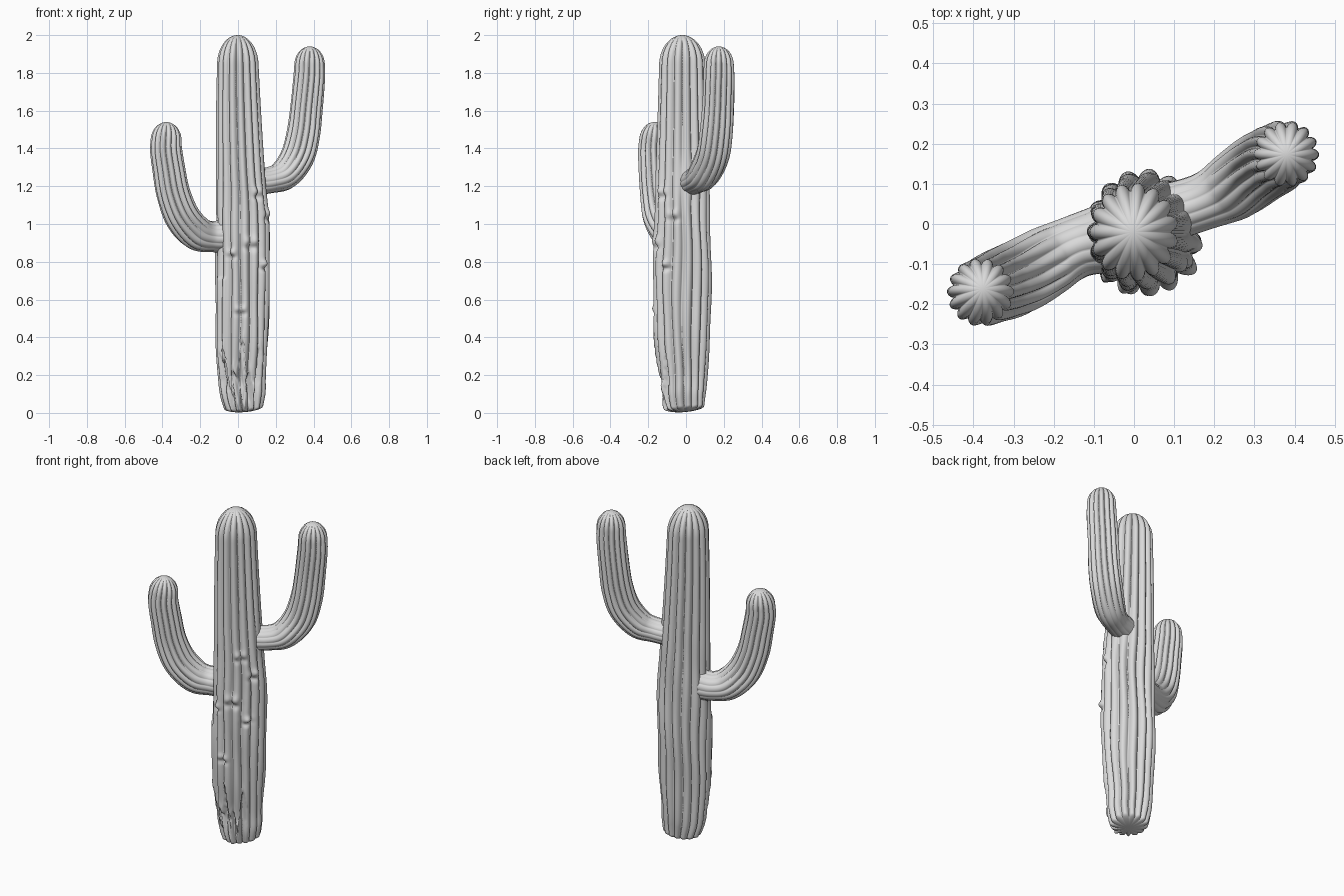
import bpy, bmesh, math
from mathutils import Vector

if "Cube" in bpy.data.objects:
    bpy.data.objects.remove(bpy.data.objects["Cube"])

grey = bpy.data.materials.new("plain grey")
grey.diffuse_color = (0.7, 0.7, 0.7, 1)
grey.use_nodes = True
grey.node_tree.nodes["Principled BSDF"].inputs["Base Color"].default_value = grey.diffuse_color


def smoothstep(a, b, v):
    t = max(0.0, min(1.0, (v - a) / (b - a)))
    return t * t * (3 - 2 * t)


def spline(stations, step):
    """Catmull-Rom samples through (x, y, z, rx, ry) stations."""
    pts = [stations[0]] + stations + [stations[-1]]
    out = []
    for i in range(1, len(pts) - 2):
        p0, p1, p2, p3 = pts[i - 1:i + 3]
        n = max(2, round(math.dist(p1[:3], p2[:3]) / step))
        for k in range(n):
            t = k / n
            out.append([0.5 * (2 * b + (c - a) * t + (2 * a - 5 * b + 4 * c - d) * t * t
                               + (3 * b - a - 3 * c + d) * t ** 3)
                        for a, b, c, d in zip(p0, p1, p2, p3)])
    out.append(list(stations[-1]))
    return out


def ribbed_stem(name, stations, side, ribs, depth, tip, foot, step, deform):
    """Ribbed tube along a path with a domed tip and a rounded foot."""
    line = spline(stations, step)
    n = len(line)
    rings = []   # centre, tangent, rx, ry, rib strength
    for i, s in enumerate(line):
        a, b = line[max(0, i - 1)], line[min(n - 1, i + 1)]
        tan = (Vector(b[:3]) - Vector(a[:3])).normalized()
        rings.append((Vector(s[:3]), tan, s[3], s[4], 1.0))

    def dome(ring, height, count):
        c, t, rx, ry, _ = ring
        res = []
        for k in range(1, count):
            a = k / count * math.pi / 2
            f = math.cos(a)
            res.append((c + t * height * math.sin(a), t, rx * f, ry * f, 0.2 + 0.8 * f))
        return res, c + t * height

    top, top_pole = dome(rings[-1], tip, 16)
    low, low_pole = dome(rings[0], -foot, 6)
    rings = low[::-1] + rings + top

    bm = bmesh.new()
    seg = ribs * 12
    loops = []
    for i, (c, t, rx, ry, strength) in enumerate(rings):
        u = (Vector(side) - t * t.dot(Vector(side))).normalized()
        v = t.cross(u)
        row = []
        for j in range(seg):
            ang = 2 * math.pi * j / seg
            scale, rib, twist = deform(ang, c.z, i / len(rings))
            groove = 1 - abs(math.sin(ribs * ang / 2)) ** 0.8
            r = scale * (1 - depth * rib * strength * groove)
            row.append(bm.verts.new(c + u * (rx * r * math.cos(ang + twist))
                                    + v * (ry * r * math.sin(ang + twist))))
        loops.append(row)
    for a, b in zip(loops, loops[1:]):
        for j in range(seg):
            k = (j + 1) % seg
            bm.faces.new((a[j], a[k], b[k], b[j]))
    p, q = bm.verts.new(low_pole), bm.verts.new(top_pole)
    for j in range(seg):
        k = (j + 1) % seg
        bm.faces.new((p, loops[0][k], loops[0][j]))
        bm.faces.new((q, loops[-1][j], loops[-1][k]))
    bmesh.ops.recalc_face_normals(bm, faces=bm.faces)
    for f in bm.faces:
        f.smooth = True
    me = bpy.data.meshes.new(name)
    bm.to_mesh(me)
    bm.free()
    me.materials.append(grey)
    ob = bpy.data.objects.new(name, me)
    bpy.context.collection.objects.link(ob)
    return ob


# scars on the trunk skin: angle in degrees, height, size
SCARS = [(-70, 0.91, 0.035), (-20, 1.05, 0.03), (-115, 0.85, 0.025),
         (-35, 0.79, 0.025), (-50, 1.17, 0.03), (-95, 0.55, 0.025)]


def angle_gap(a, b):
    return (a - b + math.pi) % (2 * math.pi) - math.pi


def trunk_skin(ang, z, t):
    scale, rib = 1.0, 1.0
    front = angle_gap(ang, math.radians(-95))
    # torn bark at the front of the foot
    window = 1 - smoothstep(0.75, 1.15, abs(front))
    edge = 0.23 + 0.09 * math.sin(7 * front + 1) + 0.06 * math.sin(17 * front)
    torn = window * (1 - smoothstep(edge - 0.008, edge + 0.008, z))
    scale -= torn * (0.11 + 0.04 * math.sin(23 * front + 30 * z))
    second = 0.11 + 0.05 * math.sin(19 * front + 2)
    scale += 0.06 * window * (1 - smoothstep(second - 0.008, second + 0.008, z))
    rib += 0.5 * torn
    # lip above the tear
    scale += 0.035 * window * math.exp(-((z - edge - 0.03) / 0.025) ** 2)
    # loose plate on the front left
    plate = 1 - smoothstep(0.20, 0.25, abs(angle_gap(ang, math.radians(-143))))
    plate *= smoothstep(0.18, 0.2, z) * (1 - smoothstep(0.705, 0.72, z))
    scale += 0.05 * plate
    # small knots with a dent underneath
    for deg, h, s in SCARS:
        d = angle_gap(ang, math.radians(deg)) * 0.14
        scale += 0.09 * math.exp(-(d / s) ** 2 - ((z - h) / (s * 0.7)) ** 2)
        scale -= 0.10 * math.exp(-(d / s) ** 2 - ((z - h + s) / (s * 0.5)) ** 2)
    # ribs soften beside the arm joints
    for deg, h in ((15, 1.24), (-160, 0.93)):
        d = angle_gap(ang, math.radians(deg))
        rib *= 1 - 0.8 * math.exp(-(d / 0.6) ** 2 - ((z - h) / 0.12) ** 2)
    worn = 1 - smoothstep(1.0, 1.4, z)
    twist = worn * 0.03 * math.sin(9 * z + 2 * ang)
    scale += worn * 0.015 * math.sin(14 * z + 3 * ang)
    return scale, rib, twist


def arm_skin(ang, z, t):
    rib = 0.25 + 0.75 * smoothstep(0.15, 0.45, t)
    wave = 0.015 * (1 - t) * math.sin(22 * t + 3 * ang)
    return 1 + wave, rib, 0.02 * math.sin(8 * t)


# trunk
ribbed_stem("trunk",
            [(0.03, -0.01, 0.03, 0.105, 0.110), (0.025, -0.015, 0.10, 0.122, 0.122),
             (0.02, -0.015, 0.20, 0.128, 0.130), (0.022, -0.02, 0.40, 0.140, 0.148),
             (0.024, -0.02, 0.60, 0.144, 0.155), (0.026, -0.02, 0.80, 0.146, 0.155),
             (0.025, -0.02, 1.00, 0.142, 0.150), (0.013, -0.02, 1.30, 0.130, 0.140),
             (0.004, -0.02, 1.60, 0.120, 0.130), (0.0, -0.02, 1.84, 0.111, 0.123)],
            (1, 0, 0), 15, 0.17, 0.16, 0.025, 0.009, trunk_skin)

# right arm, curving out and up
ribbed_stem("right_arm",
            [(0.06, 0.02, 1.22, 0.075, 0.075), (0.17, 0.055, 1.232, 0.072, 0.070),
             (0.25, 0.095, 1.265, 0.086, 0.083), (0.315, 0.14, 1.36, 0.090, 0.090),
             (0.347, 0.16, 1.48, 0.089, 0.089), (0.363, 0.17, 1.62, 0.086, 0.086),
             (0.377, 0.174, 1.77, 0.084, 0.084), (0.379, 0.174, 1.84, 0.081, 0.081)],
            (-0.42, 0.91, 0), 14, 0.18, 0.10, 0.02, 0.012, arm_skin)

# left arm, lower and shorter
ribbed_stem("left_arm",
            [(-0.05, -0.03, 0.94, 0.092, 0.092), (-0.14, -0.055, 0.932, 0.080, 0.082),
             (-0.22, -0.095, 0.955, 0.089, 0.093), (-0.295, -0.135, 1.04, 0.094, 0.094),
             (-0.342, -0.155, 1.16, 0.090, 0.090), (-0.366, -0.165, 1.29, 0.087, 0.087),
             (-0.381, -0.17, 1.39, 0.085, 0.085), (-0.381, -0.168, 1.44, 0.082, 0.082)],
            (0.42, -0.91, 0), 14, 0.18, 0.10, 0.02, 0.012, arm_skin)
